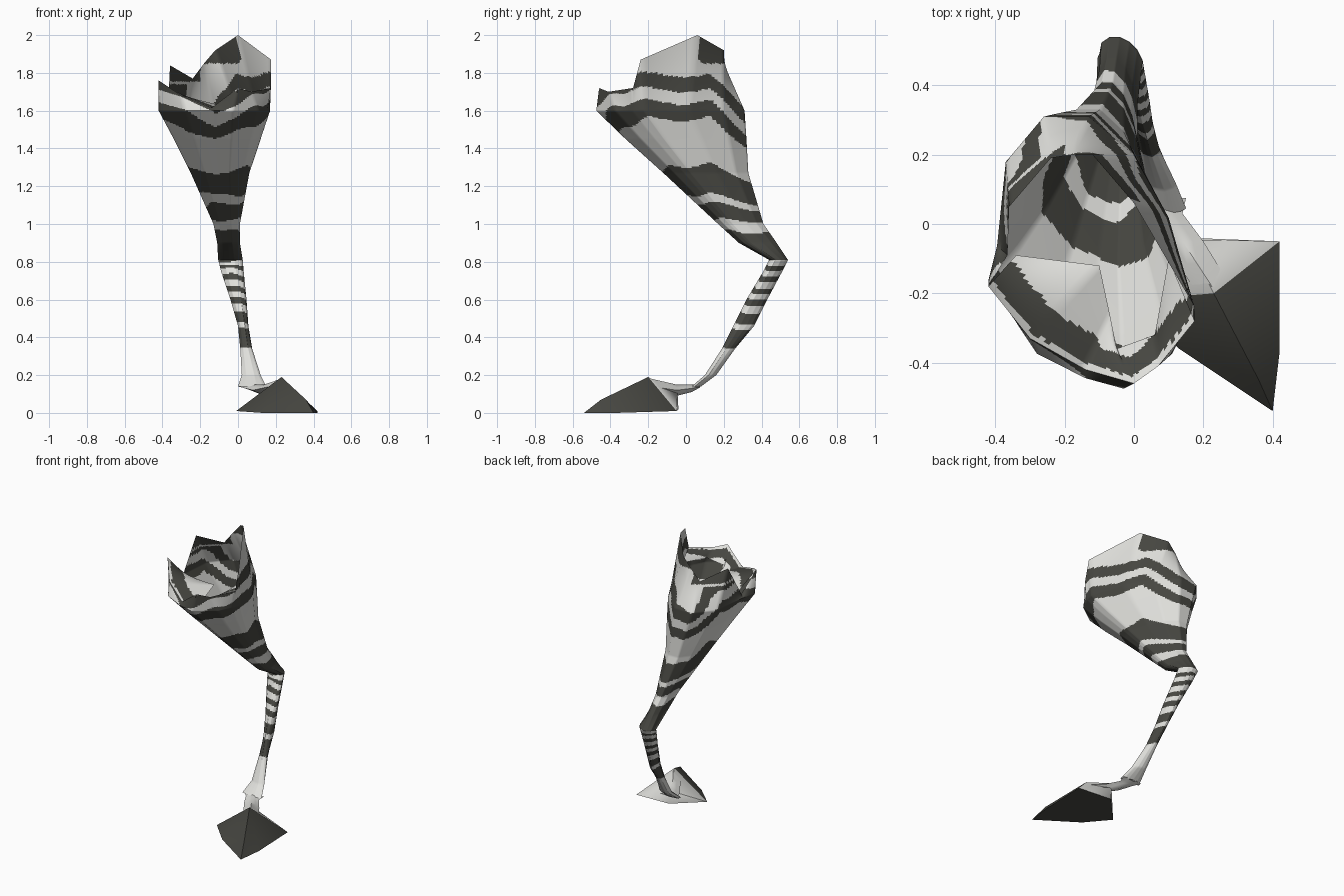
import bpy, math
from mathutils import Vector

if "Cube" in bpy.data.objects:
    bpy.data.objects.remove(bpy.data.objects["Cube"])

def material(name, col):
    m = bpy.data.materials.new(name)
    m.diffuse_color = (*col, 1)
    m.use_nodes = True
    m.node_tree.nodes["Principled BSDF"].inputs["Base Color"].default_value = m.diffuse_color
    return m

LIGHT = material("pale_hide", (0.74, 0.74, 0.71))
DARK = material("dark_stripe", (0.062, 0.062, 0.053))

def make(name, verts, faces, rule, angle=60):
    me = bpy.data.meshes.new(name)
    me.from_pydata([tuple(v) for v in verts], [], faces)
    me.materials.append(LIGHT)
    me.materials.append(DARK)
    for p in me.polygons:
        p.material_index = int(rule(p))
    ob = bpy.data.objects.new(name, me)
    bpy.context.collection.objects.link(ob)
    bpy.context.view_layer.objects.active = ob
    ob.select_set(True)
    bpy.ops.object.shade_smooth_by_angle(angle=math.radians(angle))
    ob.select_set(False)
    return ob

def loft(rings, nu, steps, closed=True):
    """Linear loft, subdivided finely so stripes can follow faces."""
    n = len(rings[0])
    cols = n * nu if closed else (n - 1) * nu + 1
    def sample(ring, c):
        i, f = divmod(c, nu)
        return ring[i].lerp(ring[(i + 1) % n], f / nu)
    rows = []
    for k in range(len(rings) - 1):
        for s in range(steps[k]):
            t = s / steps[k]
            rows.append([sample(rings[k], c).lerp(sample(rings[k + 1], c), t) for c in range(cols)])
    rows.append([sample(rings[-1], c) for c in range(cols)])
    verts = [v for r in rows for v in r]
    faces = []
    for r in range(len(rows) - 1):
        for c in range(cols if closed else cols - 1):
            d = (c + 1) % cols
            faces.append((r * cols + c, r * cols + d, (r + 1) * cols + d, (r + 1) * cols + c))
    return verts, faces

# Leg: thigh outline and jagged open rim, with a notch on the inner side
OUTLINE = [(.17, -.22), (.10, .02), (0, .2), (-.13, .31), (-.26, .31), (-.37, .18), (-.395, -.06),
           (-.42, -.16), (-.28, -.37), (-.14, -.44), (-.03, -.47), (.11, -.37), (.155, -.28)]
RIM = [(.175, -.24, 1.87), (0, .06, 2), (-.12, .2, 1.92), (-.18, .2, 1.85), (-.24, .19, 1.77),
       (-.36, .05, 1.84), (-.365, -.09, 1.61), (-.42, -.18, 1.76), (-.3, -.33, 1.68),
       (-.14, -.42, 1.615), (0, -.46, 1.72), (.07, -.41, 1.7), (.175, -.28, 1.72)]
# height, x min, x max, y min, y max
SECTIONS = [(.14, 0, .15, .03, .08), (.2, .02, .12, .1, .16), (.34, .012, .075, .19, .26),
            (.46, 0, .055, .25, .36), (.6, -.04, .045, .32, .43), (.75, -.09, .03, .41, .51),
            (.81, -.105, .025, .44, .54), (.9, -.11, .01, .28, .48), (1.0, -.13, .01, .17, .41),
            (1.27, -.25, .06, -.12, .33), (1.45, -.34, .12, -.32, .32), (1.6, -.42, .17, -.475, .31)]
rings = [[Vector((x0 + (px + .42) / .59 * (x1 - x0), y0 + (py + .47) / .78 * (y1 - y0), z))
          for px, py in OUTLINE] for z, x0, x1, y0, y1 in SECTIONS]
rings.append([Vector(p) for p in RIM])
steps = [max(3, round((rings[i + 1][0].z - rings[i][0].z) / .007)) for i in range(len(rings) - 1)]

BANDS = [(.34, .44), (.47, .53), (.57, .605), (.635, .665), (.7, .73), (.76, .785)]
THIGH_BANDS = [(.8, .96), (1.025, 1.115), (1.16, 1.32), (1.565, 1.655), (1.72, 1.8)]

def stripe(p):
    x, y, z = p.center
    if z < .78:
        w = z + .01 * math.sin(x * 40 + y * 15)
        return any(a < w < b for a, b in BANDS)
    # stripes dip at the front and droop towards the back
    k = max(0, min(1, (z - 1.0) / .5))
    frontness = max(0, 1 - abs(x + .12) / .3) * max(0, min(1, (.1 - y) / .35))
    w = z + (.03 + .1 * k) * frontness + k * max(0, y - .13) * 1.1
    w += .012 * math.sin(18 * x + 23 * y)
    if x < -.2 and y > -.1 and z > 1.74:
        return z > 1.755
    if z > 1.8 and y > .07:
        return z > 1.85
    return any(a < w < b for a, b in THIGH_BANDS)

make("striped_leg", *loft(rings, 10, steps), stripe)

# Folded lip inside the front of the rim, dark close to the edge
outer = [Vector(RIM[i]) for i in (7, 8, 9, 10, 11, 12)]
inner = [Vector(p) for p in ((-.34, -.09, 1.62), (-.1, -.12, 1.63), (-.07, -.26, 1.61),
                             (-.05, -.36, 1.62), (.06, -.32, 1.66), (.1, -.1, 1.7))]

def lip_rule(p):
    q = Vector((p.center.x, p.center.y))
    best = 9
    for a, b in zip(outer, outer[1:]):
        for t in (0, .2, .4, .6, .8, 1):
            best = min(best, (a.lerp(b, t).to_2d() - q).length)
    return .02 < best < .1 and not (q.y > -.42 and best > .07 and q.x > -.1)

make("inner_lip", *loft([outer, inner], 10, [24], closed=False), lip_rule)

# Pastern joining the leg to the hoof
def slab(y, x0, x1, z0, z1):
    xm = (x0 + x1) / 2
    return [Vector(p) for p in ((x0, y, (z0 + z1) / 2), (xm, y, z0), (x1, y, (z0 + z1) / 2), (xm, y, z1))]

pastern = [slab(.075, .0, .15, .135, .145), slab(.03, .04, .14, .11, .15),
           slab(-.05, .08, .2, .09, .15), slab(-.18, .17, .28, .1, .18)]
make("pastern", *loft(pastern, 2, [2, 2, 2]), lambda p: False)

# Hoof: dark front and sole, pale heel
hoof = [(-.01, -.22, .01), (.13, -.36, 0), (.40, -.54, 0), (.42, -.37, 0), (.42, -.05, .01),
        (.16, -.04, .02), (.23, -.2, .19), (.36, -.45, .07), (.15, -.045, .11)]
faces = [(0, 1, 6), (1, 7, 6), (1, 2, 7), (2, 3, 7), (3, 6, 7), (3, 4, 6), (5, 4, 3, 2, 1, 0),
         (0, 8, 5), (5, 8, 4), (0, 6, 8), (8, 6, 4)]
make("hoof", hoof, faces, lambda p: p.index < 7, 60)
